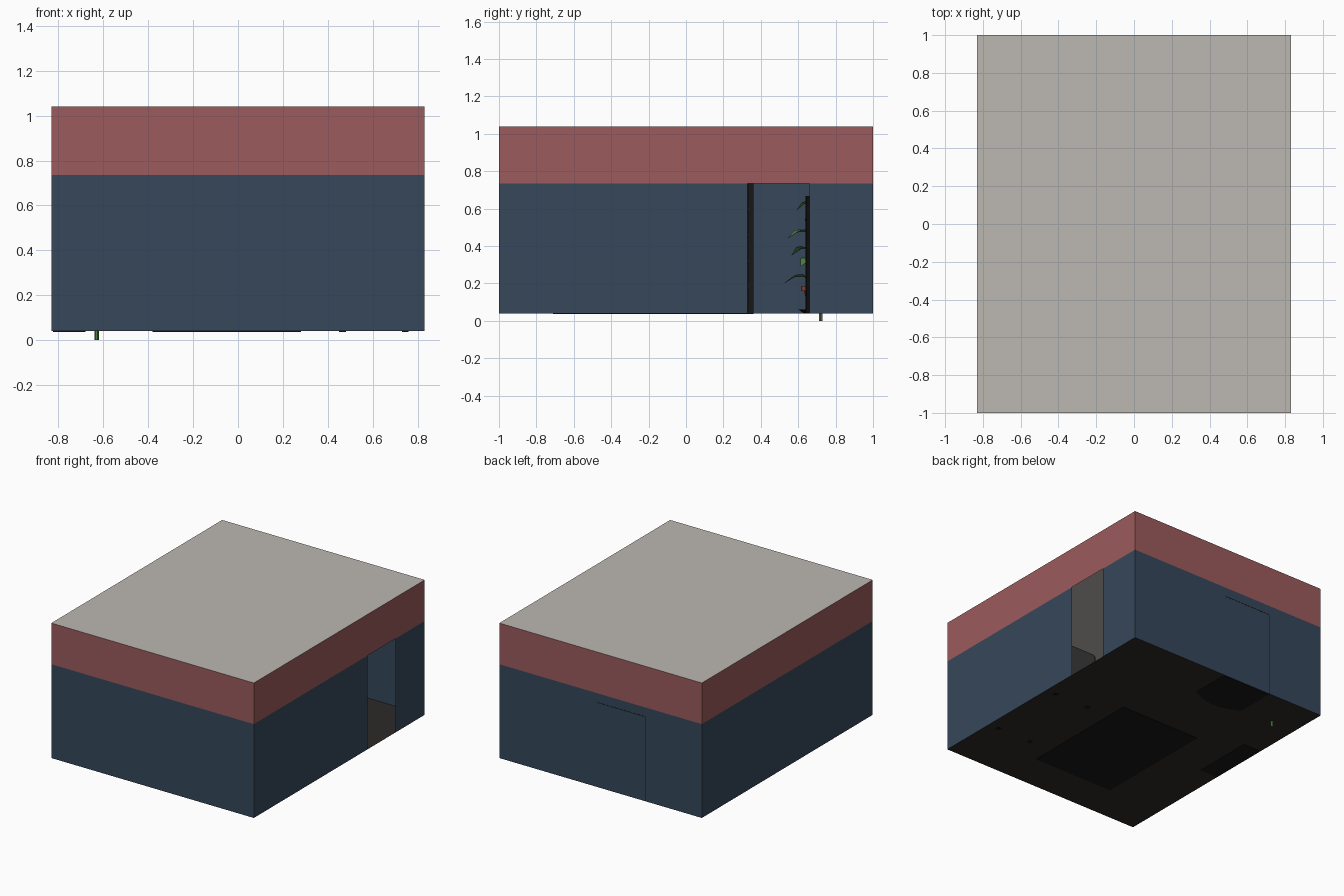
import bpy, bmesh, math, random
from mathutils import Vector, Matrix

if "Cube" in bpy.data.objects:
    bpy.data.objects.remove(bpy.data.objects["Cube"])
random.seed(4)

def mat(name, r, g, b):
    m = bpy.data.materials.new(name)
    lin = [((c / 255 + 0.055) / 1.055) ** 2.4 for c in (r, g, b)]
    m.diffuse_color = (*lin, 1)
    m.use_nodes = True
    m.node_tree.nodes["Principled BSDF"].inputs["Base Color"].default_value = m.diffuse_color
    return m

BLUE = mat("wall blue", 54, 71, 91)
RED = mat("wall red", 156, 91, 92)
CEIL = mat("ceiling grey", 188, 184, 178)
FLOOR = mat("floor charcoal", 44, 42, 41)
BLACK = mat("black wood", 24, 23, 23)
SOFA = mat("sofa grey", 58, 58, 59)
GREEN = mat("leaf green", 80, 128, 66)
POT = mat("pot terracotta", 140, 70, 66)

def finish(name, bm, mats):
    me = bpy.data.meshes.new(name)
    bm.to_mesh(me)
    bm.free()
    ob = bpy.data.objects.new(name, me)
    bpy.context.collection.objects.link(ob)
    for m in mats:
        me.materials.append(m)
    return ob

def box(name, lo, hi, m, bevel=0):
    bm = bmesh.new()
    bmesh.ops.create_cube(bm, size=1)
    for v in bm.verts:
        v.co = [lo[i] + (v.co[i] + 0.5) * (hi[i] - lo[i]) for i in range(3)]
    if bevel:
        bmesh.ops.bevel(bm, geom=bm.edges[:], offset=bevel, segments=2, affect='EDGES', profile=0.5)
    return finish(name, bm, [m])

def lathe(name, profile, centre, m, n=16):
    bm = bmesh.new()
    rings = [[bm.verts.new((centre[0] + r * math.cos(math.tau * i / n),
                            centre[1] + r * math.sin(math.tau * i / n), z)) for i in range(n)]
             for r, z in profile]
    for a, b in zip(rings, rings[1:]):
        for i in range(n):
            bm.faces.new((a[i], a[(i + 1) % n], b[(i + 1) % n], b[i]))
    bm.faces.new(rings[0][::-1])
    bm.faces.new(rings[-1])
    return finish(name, bm, [m])

# Room shell: thin walls in two colour bands, doorway left open on the right
X, Y, Z0, ZB, Z1 = 0.83, 1.0, 0.04, 0.735, 1.04
D0, D1 = 0.33, 0.66
bm = bmesh.new()
def quad(pts, index):
    bm.faces.new([bm.verts.new(p) for p in pts]).material_index = index
outline = [(-X, -Y), (X, -Y), (X, D0), (X, D1), (X, Y), (-X, Y)]
for i, (a, b) in enumerate(zip(outline, outline[1:] + outline[:1])):
    for za, zb, index in ((Z0, ZB, 0), (ZB, Z1, 1)):
        if i == 2 and index == 0:
            continue
        quad([(*a, za), (*b, za), (*b, zb), (*a, zb)], index)
quad([(-X, -Y, Z1), (X, -Y, Z1), (X, Y, Z1), (-X, Y, Z1)], 2)
quad([(-X, Y, Z0), (X, Y, Z0), (X, -Y, Z0), (-X, -Y, Z0)], 3)
bmesh.ops.remove_doubles(bm, verts=bm.verts[:], dist=0.0001)
finish("room_shell", bm, [BLUE, RED, CEIL, FLOOR])

# Rug
box("rug", (-0.38, -0.71, 0.037), (0.28, 0.22, 0.046), BLACK)

# Tall bookcase on the left wall
bx0, bx1, by0, by1, top = -0.825, -0.68, -0.10, 0.36, 0.745
box("bookcase_back", (bx0, by0, 0.036), (bx0 + 0.01, by1, top), BLACK)
for i, y in enumerate((by0, by1 - 0.025)):
    box(f"bookcase_side_{i}", (bx0, y, 0.036), (bx1, y + 0.025, top), BLACK)
for i in range(6):
    z = 0.036 + i * (top - 0.056) / 5
    box(f"bookcase_shelf_{i}", (bx0, by0, z), (bx1, by1, z + 0.02), BLACK)

# Cabinet with a bowed front against the back wall
bm = bmesh.new()
pts = [(0.03, 0.996), (-0.37, 0.996)]
pts += [(-0.37 + 0.4 * t / 8, 0.70 - 0.06 * math.sin(math.pi * t / 8)) for t in range(9)]
face = bm.faces.new([bm.verts.new((x, y, 0.038)) for x, y in pts])
ext = bmesh.ops.extrude_face_region(bm, geom=[face])
bmesh.ops.translate(bm, verts=[v for v in ext["geom"] if isinstance(v, bmesh.types.BMVert)], vec=(0, 0, 0.629))
bmesh.ops.recalc_face_normals(bm, faces=bm.faces[:])
finish("cabinet", bm, [BLACK])
box("cabinet_rear_top_edge", (-0.37, 0.99, 0.664), (0.03, 1.001, 0.668), BLACK)
box("cabinet_rear_side_edge", (-0.372, 0.99, 0.04), (-0.368, 1.001, 0.668), BLACK)

# Sofa by the right wall
box("sofa_base", (0.41, -0.60, 0.07), (0.80, 0.10, 0.22), SOFA, 0.02)
box("sofa_back", (0.68, -0.60, 0.07), (0.80, 0.10, 0.48), SOFA, 0.03)
for i, y in enumerate((-0.60, 0.0)):
    box(f"sofa_arm_{i}", (0.41, y, 0.07), (0.80, y + 0.10, 0.46 if i else 0.34), SOFA, 0.03)
for i, x in enumerate((0.45, 0.73)):
    for j, y in enumerate((-0.57, 0.04)):
        box(f"sofa_foot_{i}{j}", (x, y, 0.037), (x + 0.03, y + 0.03, 0.08), BLACK)

# Potted plant in the back left corner
P = Vector((-0.63, 0.72, 0))
lathe("plant_saucer", [(0.09, 0.041), (0.12, 0.06), (0.11, 0.06)], P, BLACK)
lathe("plant_pot", [(0.06, 0.05), (0.09, 0.16), (0.105, 0.16), (0.105, 0.185), (0.085, 0.185), (0.08, 0.17)], P, POT)
lathe("plant_stem", [(0.01, 0.0), (0.009, 0.3), (0.006, 0.6)], P, GREEN, 6)

def leaf(bm, base, ang, length, width, rise):
    # arched leaf folded along its midrib, on a short stalk
    rot = Matrix.Rotation(ang, 3, 'Z')
    rows = []
    for t, w in ((0.0, 0.02), (0.3, 0.05), (0.5, 0.9), (0.7, 0.8), (1.0, 0.02)):
        z = rise * math.sin(2.3 * t) - 0.035 * t * t
        rows.append([bm.verts.new(base + rot @ Vector((t * length, s * w * width, z + abs(s) * w * 0.015)))
                     for s in (-1, 0, 1)])
    for a, b in zip(rows, rows[1:]):
        for k in (0, 1):
            bm.faces.new((a[k], a[k + 1], b[k + 1], b[k]))

bm = bmesh.new()
for i in range(14):
    z = 0.19 + 0.39 * i / 13
    leaf(bm, P + Vector((0, 0, z)), -math.pi / 2 + i * 2.4, min(0.26 - 0.006 * i, 0.24 if i % 5 else 0.26) * random.uniform(0.7, 0.95),
         0.05, 0.06)
# keep the foliage inside the walls
for v in bm.verts:
    v.co.x = max(v.co.x, -0.82)
    v.co.y = min(v.co.y, 0.98)
finish("plant_leaves", bm, [GREEN])
